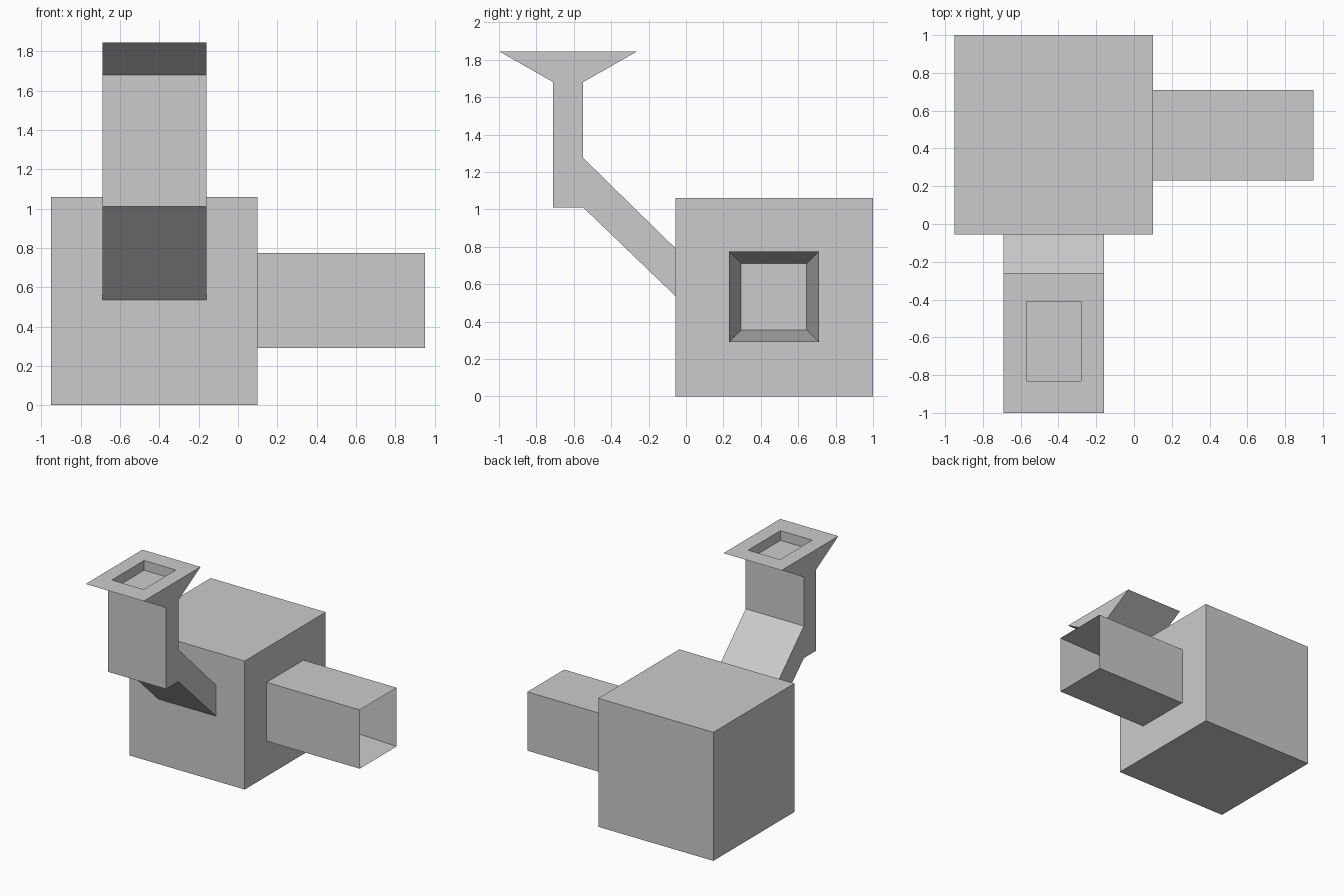
import bpy, bmesh
from mathutils import Vector

if "Cube" in bpy.data.objects:
    bpy.data.objects.remove(bpy.data.objects["Cube"])


def fit(face, lo, hi):
    """Move a rectangular face's corners onto the box lo..hi."""
    c = face.calc_center_median()
    for v in face.verts:
        v.co = Vector([lo[i] if v.co[i] < c[i] else hi[i] for i in range(3)])


def inset(bm, face, lo, hi):
    bmesh.ops.inset_individual(bm, faces=[face], thickness=0.05)
    fit(face, lo, hi)
    return face


def extrude(bm, face, lo, hi):
    new = bmesh.ops.extrude_discrete_faces(bm, faces=[face])["faces"][0]
    fit(new, lo, hi)
    return new


def extreme(faces, axis, sign):
    return max(faces, key=lambda f: sign * f.calc_center_median()[axis])


bm = bmesh.new()

# Main box
bmesh.ops.create_cube(bm, size=1)
for v in bm.verts:
    v.co = (-0.95 if v.co.x < 0 else 0.10,
            -0.055 if v.co.y < 0 else 1.0,
            0 if v.co.z < 0 else 1.06)
right = extreme(bm.faces, 0, 1)
front = extreme(bm.faces, 1, -1)

# Square side tube with a tapering, hollow end
f = inset(bm, right, (0.10, 0.23, 0.29), (0.10, 0.71, 0.775))
f = extrude(bm, f, (0.95, 0.23, 0.29), (0.95, 0.71, 0.775))
extrude(bm, f, (0.15, 0.295, 0.355), (0.15, 0.645, 0.71))

# Slanted chute and its elbow
X0, X1 = -0.69, -0.16
f = inset(bm, front, (X0, -0.055, 0.535), (X1, -0.055, 0.79))
f = extrude(bm, f, (X0, -0.55, 1.01), (X1, -0.55, 1.275))
f = extrude(bm, f, (X0, -0.71, 1.01), (X1, -0.71, 1.275))
top = extreme({g for e in f.edges for g in e.link_faces}, 2, 1)

# Upright neck, flared hopper and its shallow recess
f = extrude(bm, top, (X0, -0.71, 1.68), (X1, -0.55, 1.68))
f = extrude(bm, f, (X0, -1.0, 1.845), (X1, -0.26, 1.845))
f = inset(bm, f, (-0.57, -0.83, 1.845), (-0.28, -0.41, 1.845))
extrude(bm, f, (-0.57, -0.83, 1.765), (-0.28, -0.41, 1.765))

bmesh.ops.recalc_face_normals(bm, faces=bm.faces[:])
mesh = bpy.data.meshes.new("box_with_chute_and_tube")
bm.to_mesh(mesh)
bm.free()
obj = bpy.data.objects.new("box_with_chute_and_tube", mesh)
bpy.context.collection.objects.link(obj)
